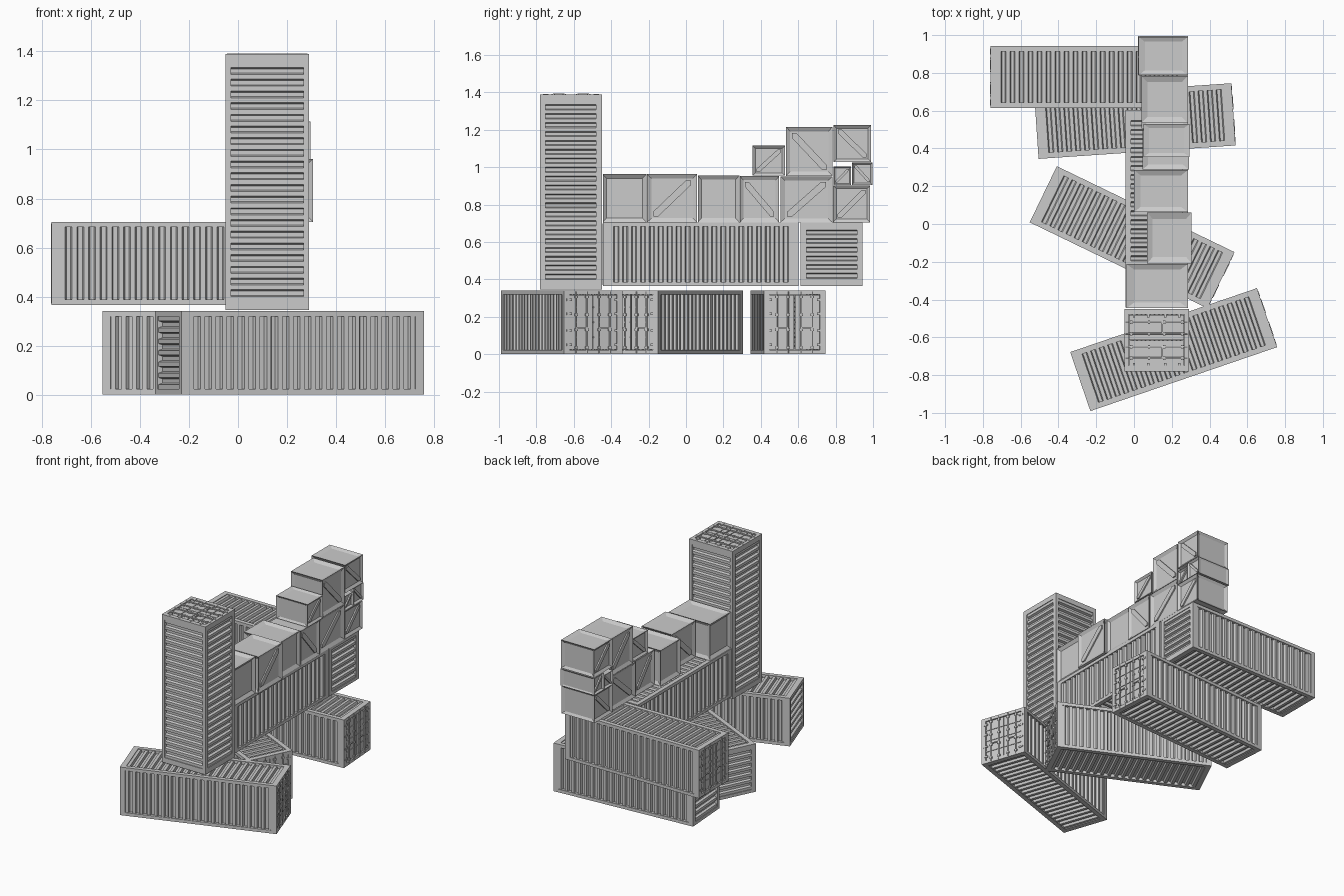
import bpy, bmesh, math
from mathutils import Vector, Matrix

if "Cube" in bpy.data.objects:
    bpy.data.objects.remove(bpy.data.objects["Cube"])

L, W, H = 1.045, 0.33, 0.34          # container size
EX, EY, EZ = 0.036, 0.03, 0.022      # frame bar thickness along each axis
X, Y, Z = Vector((1, 0, 0)), Vector((0, 1, 0)), Vector((0, 0, 1))


def box(bm, c, s, rot=Matrix.Identity(4)):
    m = Matrix.Translation(c) @ rot @ Matrix.Diagonal((*s, 1))
    bmesh.ops.create_cube(bm, size=1, matrix=m)


def rod(bm, c, r, length):
    bmesh.ops.create_cone(bm, cap_ends=True, segments=8, radius1=r, radius2=r,
                          depth=length, matrix=Matrix.Translation(c))


def corrugated(bm, centre, u, v, ribs, depth=0.016):
    """Trapezoid-ribbed sheet; u and v are full-length edge vectors."""
    n = u.cross(v).normalized()
    start = centre - u / 2 - v / 2
    profile = [(0, 0), (0.4, 0), (0.52, -depth), (0.88, -depth)]
    pts = [(i + t, d) for i in range(ribs) for t, d in profile]
    pts += [(ribs, 0), (ribs + 0.4, 0)]
    rows = []
    for t, d in pts:
        p = start + u * (t / (ribs + 0.4)) + n * d
        rows.append((bm.verts.new(p), bm.verts.new(p + v)))
    for a, b in zip(rows, rows[1:]):
        bm.faces.new((a[0], b[0], b[1], a[1]))


def finish(bm, name):
    me = bpy.data.meshes.new(name)
    bm.to_mesh(me)
    bm.free()
    return me


def place(me, name, matrix):
    ob = bpy.data.objects.new(name, me)
    ob.matrix_world = matrix
    bpy.context.collection.objects.link(ob)


def container_mesh():
    bm = bmesh.new()
    # edge frame
    for a in (-1, 1):
        for b in (-1, 1):
            box(bm, (0, a * (W - EY) / 2, b * (H - EZ) / 2), (L, EY, EZ))
            box(bm, (a * (L - EX) / 2, b * (W - EY) / 2, 0), (EX, EY, H - 2 * EZ))
            box(bm, (a * (L - EX) / 2, 0, b * (H - EZ) / 2), (EX, W - 2 * EY, EZ))
    # ribbed walls, roof, floor and blank end
    r = 0.005
    lx, ly, lz = L - 2 * EX, W - 2 * EY, H - 2 * EZ
    corrugated(bm, -Y * (W / 2 - r), X * lx, Z * lz, 20)
    corrugated(bm, Y * (W / 2 - r), -X * lx, Z * lz, 20)
    corrugated(bm, Z * (H / 2 - r), X * lx, Y * ly, 20)
    corrugated(bm, -Z * (H / 2 - r), -X * lx, Y * ly, 20)
    corrugated(bm, -X * (L / 2 - r), Z * lz, Y * ly, 6)
    # double doors with battens, locking rods, brackets and hinges
    for s in (-1, 1):
        leaf = ly / 2 - 0.003
        y = s * (ly / 4 + 0.0005)
        box(bm, (L / 2 - 0.015, y, 0), (0.016, leaf, lz - 0.004))
        for z in (-0.08, 0, 0.08):
            box(bm, (L / 2 - 0.006, y, z), (0.006, leaf - 0.004, 0.008))
        for k in (0.035, 0.095):
            rod(bm, (L / 2 - 0.002, s * k, 0), 0.005, H - 0.012)
            for z in (-0.135, -0.04, 0.04, 0.135):
                box(bm, (L / 2 - 0.003, s * k, z), (0.011, 0.018, 0.012))
        box(bm, (L / 2, s * 0.065, -0.03), (0.006, 0.06, 0.007))
        for z in (-0.12, -0.045, 0.045, 0.12):
            box(bm, (L / 2 - 0.001, s * (ly / 2), z), (0.006, 0.03, 0.012))
    return finish(bm, "container")


def crate_mesh(name, brace):
    """Unit crate with recessed panels; brace is +1/-1 for diagonal boards on the x sides, 0 for none."""
    bm = bmesh.new()
    bmesh.ops.create_cube(bm, size=1)
    for f in list(bm.faces):
        t = 0.175 if abs(f.normal.z) > 0.5 else 0.125
        bmesh.ops.inset_individual(bm, faces=[f], thickness=t, depth=-0.05)
    if brace:
        for s in (-1, 1):
            rot = Matrix.Rotation(-brace * math.pi / 4, 4, 'X')
            # hexagonal board clipped to the recess
            h, w = 0.375, 0.1
            outline = [(-h, -h), (-h + w, -h), (h, h - w), (h, h), (h - w, h), (-h, -h + w)]
            vs = [bm.verts.new((s * 0.485, y * brace, z)) for y, z in outline]
            f = bm.faces.new(vs)
            ext = bmesh.ops.extrude_face_region(bm, geom=[f])
            bmesh.ops.translate(bm, vec=(-s * 0.04, 0, 0),
                                verts=[g for g in ext["geom"] if isinstance(g, bmesh.types.BMVert)])
    bmesh.ops.recalc_face_normals(bm, faces=bm.faces)
    return finish(bm, name)


# shipping containers
cont = container_mesh()
for name, loc, yaw in [
    ("lower_front_container", (0.21, -0.665, 0.171), 18.9),
    ("lower_middle_container", (-0.01, -0.07, 0.171), -25.8),
    ("lower_rear_container", (0.005, 0.545, 0.171), 3.9),
    ("upper_long_container", (0.12, 0.08, 0.535), -90),
    ("upper_cross_container", (-0.238, 0.778, 0.535), 180),
]:
    place(cont, name, Matrix.Translation(loc) @ Matrix.Rotation(math.radians(yaw), 4, 'Z'))
place(cont, "upright_container",
      Matrix.Translation((0.12, -0.615, 0.867)) @ Matrix.Rotation(-math.pi / 2, 4, 'Y'))

# crates: x range, y range, z range, brace direction
meshes = {0: crate_mesh("crate_plain", 0), 1: crate_mesh("crate_brace_up", 1),
          -1: crate_mesh("crate_brace_down", -1)}
crates = [
    (-0.04, 0.285, -0.445, -0.212, 0.705, 0.962, 0),
    (0.07, 0.305, -0.208, 0.06, 0.705, 0.962, 1),
    (0.0, 0.285, 0.063, 0.285, 0.705, 0.955, 0),
    (0.045, 0.29, 0.288, 0.498, 0.705, 0.952, -1),
    (0.05, 0.295, 0.355, 0.53, 0.955, 1.115, 1),
    (0.04, 0.285, 0.535, 0.783, 0.953, 1.215, -1),
    (0.04, 0.285, 0.505, 0.783, 0.705, 0.95, 1),
    (0.025, 0.285, 0.788, 0.99, 1.027, 1.225, -1),
    (0.02, 0.285, 0.788, 0.882, 0.905, 1.003, 1),
    (0.02, 0.285, 0.888, 0.996, 0.905, 1.024, -1),
    (0.025, 0.285, 0.786, 0.985, 0.705, 0.902, 1),
]
for i, (x0, x1, y0, y1, z0, z1, b) in enumerate(crates):
    c = ((x0 + x1) / 2, (y0 + y1) / 2, (z0 + z1) / 2)
    place(meshes[b], f"crate_{i + 1}",
          Matrix.Translation(c) @ Matrix.Diagonal((x1 - x0, y1 - y0, z1 - z0, 1)))
